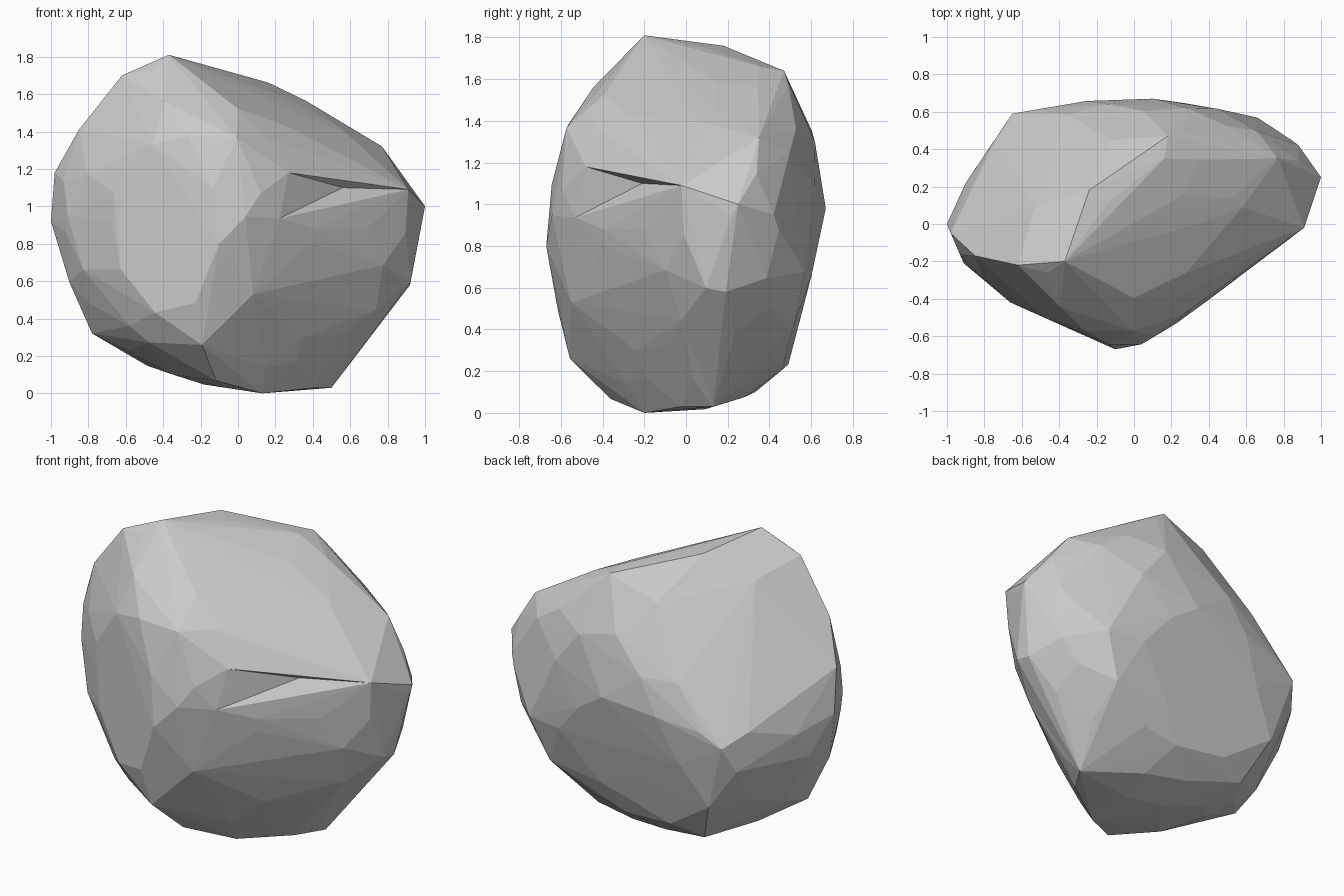
import bpy
import bmesh
import random
from mathutils import Vector
from mathutils.geometry import closest_point_on_tri

random.seed(4)

default_cube = bpy.data.objects.get("Cube")
if default_cube:
    bpy.data.objects.remove(default_cube, do_unlink=True)

CENTRE = Vector((0, 0, 0.9))

# Counter-clockwise outlines of the boulder along its three axes
FRONT_OUTLINE = [(-0.37, 1.81), (-0.64, 1.7), (-0.85, 1.41), (-0.98, 1.18),
                 (-1, 0.92), (-0.94, 0.63), (-0.8, 0.3), (-0.64, 0.2),
                 (-0.2, 0.05), (0.13, 0), (0.5, 0.04), (0.74, 0.29),
                 (0.92, 0.58), (1, 1), (0.77, 1.32), (0.5, 1.52), (0.24, 1.64)]
SIDE_OUTLINE = [(-0.2, 1.81), (-0.35, 1.72), (-0.5, 1.52), (-0.59, 1.33),
                (-0.67, 0.98), (-0.67, 0.57), (-0.58, 0.25), (-0.44, 0.1),
                (-0.2, 0), (0.13, 0.02), (0.32, 0.09), (0.49, 0.23),
                (0.6, 0.65), (0.67, 0.98), (0.61, 1.35), (0.46, 1.63), (0.17, 1.76)]
PLAN_OUTLINE = [(-1, 0), (-0.91, -0.21), (-0.66, -0.42), (-0.12, -0.66),
                (0, -0.66), (0.26, -0.55), (0.91, -0.02), (1, 0.25),
                (0.88, 0.42), (0.7, 0.56), (0.2, 0.67), (-0.24, 0.66),
                (-0.65, 0.59), (-0.84, 0.35)]

# Broad slanted facets: outward direction and distance from the centre
FACETS = [((-0.58, 0.58, 0.57), 0.7), ((-0.31, 0.77, 0.56), 0.7),
          ((0.52, -0.79, -0.33), 0.55), ((0.6, -0.78, 0.1), 0.56),
          ((0.66, -0.56, 0.49), 0.58), ((0.42, -0.29, 0.86), 0.65),
          ((0.75, -0.25, 0.61), 0.77),
          ((-0.82, -0.31, 0.47), 0.94), ((-0.55, -0.67, -0.51), 0.83),
          ((-0.79, -0.6, -0.1), 0.84), ((-0.66, -0.66, 0.36), 0.82),
          ((-0.53, -0.67, 0.52), 0.85), ((-0.8, -0.24, -0.56), 0.91),
          ((0.49, 0.66, 0.56), 0.85), ((0.37, 0.64, 0.67), 0.86),
          ((0.82, 0.28, 0.5), 0.94), ((0.55, -0.09, 0.83), 0.72),
          ((0.81, 0.28, -0.5), 0.94), ((0.71, 0.1, -0.7), 0.94),
          ((0.63, 0.66, -0.4), 0.89), ((0.31, 0.62, -0.72), 0.84),
          ((-0.79, 0.46, -0.41), 0.88), ((-0.59, -0.07, -0.8), 0.89)]

# Distinct peaks and corners, from the crown down to the foot
CORNERS = [(-0.37, -0.2, 1.81), (-0.28, -0.04, 1.75), (-0.24, 0.18, 1.76),
           (-0.62, -0.22, 1.7), (-0.53, 0.09, 1.64), (0.18, 0.47, 1.64),
           (-0.12, 0.45, 1.53), (-0.14, -0.31, 1.61), (-0.24, -0.43, 1.48),
           (-0.85, -0.17, 1.41), (0.28, -0.26, 1.42), (0.58, 0.09, 1.39),
           (0.77, 0.35, 1.32), (-0.98, -0.05, 1.18), (0.27, -0.48, 1.18),
           (0.03, -0.54, 1.16), (0.91, -0.02, 1.09), (1, 0.25, 1),
           (0.1, 0.67, 0.98), (0.88, 0.42, 0.95), (-0.91, -0.21, 0.95),
           (-1, 0, 0.92), (-0.65, 0.59, 0.83), (0.4, -0.39, 0.8),
           (-0.1, -0.67, 0.8), (0.73, -0.08, 0.66), (0.92, 0.19, 0.58),
           (0.08, -0.55, 0.53), (-0.78, -0.06, 0.32), (0.35, -0.24, 0.3),
           (0.13, -0.2, 0), (0.5, 0.13, 0.03)]

# Chipped hollows that sit below the wrapped surface
HOLLOWS = [(0.09, 0.05, 1.64), (-0.24, 0.26, 1.66), (0.56, -0.21, 1.1),
           (0.55, 0.04, 0.15)]


def outline_planes(outline, first, second):
    """Turn each edge of an outline into a bounding plane."""
    planes = []
    for start, end in zip(outline, outline[1:] + outline[:1]):
        edge = Vector(end) - Vector(start)
        normal, point = Vector(), Vector()
        normal[first], normal[second] = edge.y, -edge.x
        point[first], point[second] = start
        normal.normalize()
        planes.append((normal, normal.dot(point - CENTRE)))
    return planes


def surface_point(direction, planes):
    """Send a ray from the centre to the nearest bounding plane."""
    reach = min(distance / normal.dot(direction)
                for normal, distance in planes if normal.dot(direction) > 0.001)
    return CENTRE + direction * reach


def jitter(amount):
    return Vector([random.uniform(-amount, amount) for _ in range(3)])


def press_hollow(bm, point):
    """Split the closest triangle and set its new middle at the point."""
    def gap(face):
        return (closest_point_on_tri(point, *[v.co for v in face.verts]) - point).length
    poked = bmesh.ops.poke(bm, faces=[min(bm.faces, key=gap)])
    poked["verts"][0].co = point


planes = [(Vector(n).normalized(), d) for n, d in FACETS]
planes += outline_planes(FRONT_OUTLINE, 0, 2)
planes += outline_planes(SIDE_OUTLINE, 1, 2)
planes += outline_planes(PLAN_OUTLINE, 0, 1)

# Scatter points over the stone by pressing an irregular sphere to the planes
bm = bmesh.new()
bmesh.ops.create_icosphere(bm, subdivisions=3, radius=1)
directions = [v.co + jitter(0.06) for v in bm.verts]
bm.clear()
for direction in directions:
    direction.y *= 0.75
    bm.verts.new(surface_point(direction.normalized(), planes))
for corner in CORNERS:
    bm.verts.new(corner)

# Boulder body: wrap the points in flat faces and drop those left inside
bmesh.ops.convex_hull(bm, input=bm.verts[:])
loose = [v for v in bm.verts if not v.link_faces]
bmesh.ops.delete(bm, geom=loose, context='VERTS')

for hollow in HOLLOWS:
    press_hollow(bm, Vector(hollow))

bmesh.ops.recalc_face_normals(bm, faces=bm.faces[:])
mesh = bpy.data.meshes.new("boulder")
bm.to_mesh(mesh)
bm.free()
boulder = bpy.data.objects.new("boulder", mesh)
bpy.context.scene.collection.objects.link(boulder)
